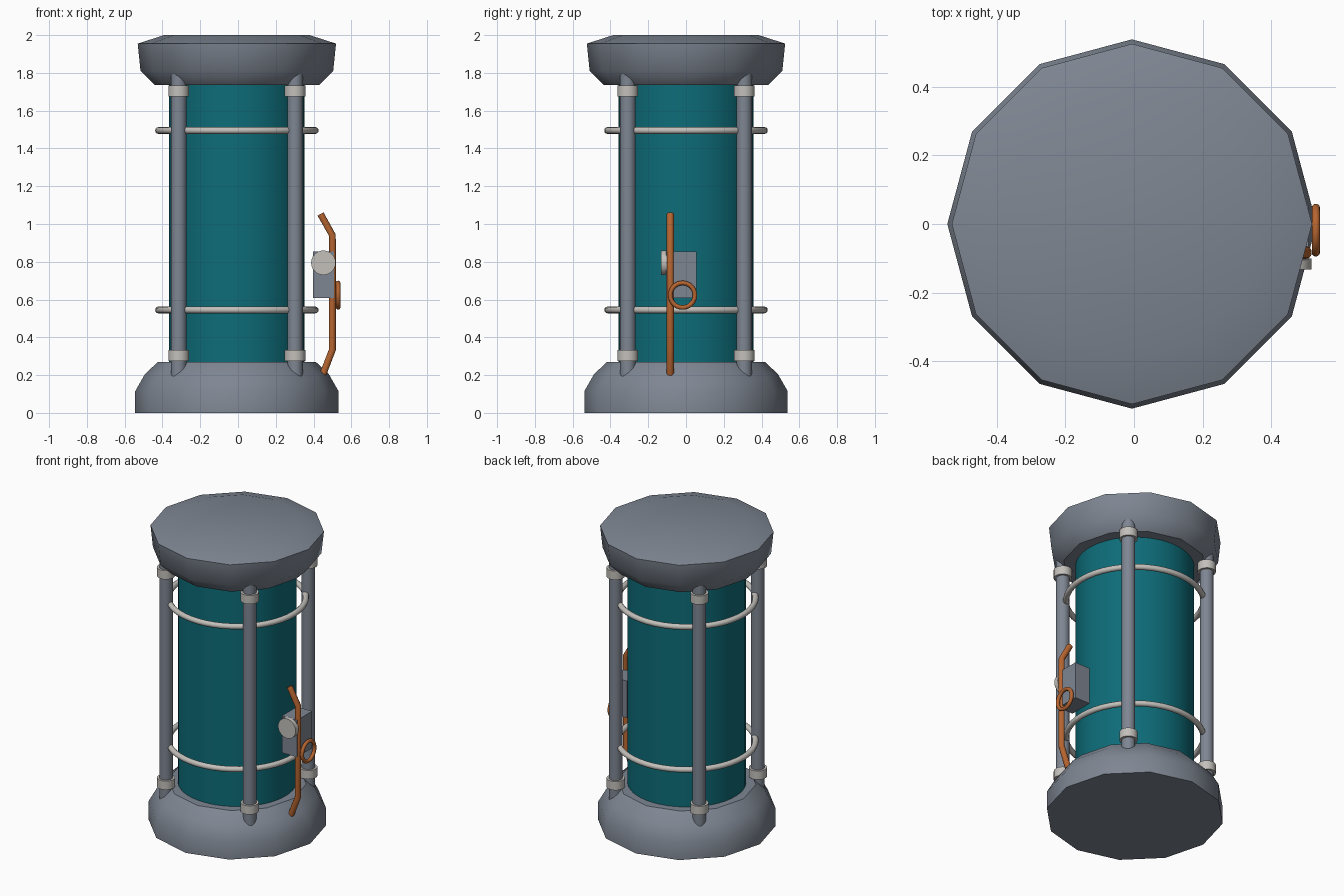
import bpy
import math
from mathutils import Vector

default = bpy.data.objects.get("Cube")
if default:
    bpy.data.objects.remove(default, do_unlink=True)

CX = -0.006  # axis of the tank


def material(name, colour):
    m = bpy.data.materials.new(name)
    m.use_nodes = True
    m.diffuse_color = (*colour, 1)
    bsdf = next(n for n in m.node_tree.nodes if n.type == 'BSDF_PRINCIPLED')
    bsdf.inputs["Base Color"].default_value = (*colour, 1)
    return m


STEEL = material("blue grey steel", (0.21, 0.24, 0.29))
TEAL = material("teal glass", (0.004, 0.15, 0.19))
PALE = material("pale metal", (0.55, 0.53, 0.50))
COPPER = material("copper", (0.47, 0.13, 0.03))


def finish(obj, name, mat, angle=40):
    obj.name = name
    obj.data.materials.clear()
    obj.data.materials.append(mat)
    bpy.ops.object.select_all(action='DESELECT')
    obj.select_set(True)
    bpy.context.view_layer.objects.active = obj
    bpy.ops.object.shade_smooth_by_angle(angle=math.radians(angle))
    return obj


def lathe(name, profile, sides, mat):
    """Closed solid turned around the tank axis from (radius, z) points."""
    verts, faces = [], []
    for r, z in profile:
        for i in range(sides):
            a = math.tau * i / sides
            verts.append((CX + r * math.cos(a), r * math.sin(a), z))
    for k in range(len(profile) - 1):
        for i in range(sides):
            j = (i + 1) % sides
            faces.append((k * sides + i, k * sides + j,
                          (k + 1) * sides + j, (k + 1) * sides + i))
    faces.append(tuple(reversed(range(sides))))
    faces.append(tuple(range(len(verts) - sides, len(verts))))
    mesh = bpy.data.meshes.new(name)
    mesh.from_pydata(verts, [], faces)
    obj = bpy.data.objects.new(name, mesh)
    bpy.context.collection.objects.link(obj)
    return finish(obj, name, mat)


def rod(name, start, end, radius, mat, sides=24):
    a, b = Vector(start), Vector(end)
    bpy.ops.mesh.primitive_cylinder_add(vertices=sides, radius=radius,
                                        depth=(b - a).length, location=(a + b) / 2)
    obj = bpy.context.object
    obj.rotation_euler = (b - a).to_track_quat('Z', 'Y').to_euler()
    return finish(obj, name, mat)


def ring(name, location, major, minor, mat, rotation=(0, 0, 0)):
    bpy.ops.mesh.primitive_torus_add(location=location, rotation=rotation,
                                     major_radius=major, minor_radius=minor,
                                     major_segments=48, minor_segments=12)
    return finish(bpy.context.object, name, mat)


# Twelve-sided base and cap
lathe("base", [(0.538, 0), (0.538, 0.115), (0.487, 0.205), (0.418, 0.27)], 12, STEEL)
lathe("cap", [(0.435, 1.735), (0.51, 1.81), (0.525, 1.955), (0.385, 2.0)], 12, STEEL)

# Tank body
lathe("tank", [(0.358, 0.25), (0.358, 1.75)], 48, TEAL)

# Corner posts with collars at both ends
for sx, side in ((1, "left"), (-1, "right")):
    for sy, end in ((-1, "front"), (1, "back")):
        x, y = CX + sx * 0.308, sy * 0.308
        tag = f"{end}_{side}"
        rod(f"{tag}_post", (x, y, 0.15), (x, y, 1.84), 0.041, STEEL)
        rod(f"{tag}_lower_collar", (x, y, 0.275), (x, y, 0.333), 0.055, PALE)
        rod(f"{tag}_upper_collar", (x, y, 1.675), (x, y, 1.733), 0.055, PALE)

# Hoops running through the posts
for name, z in (("lower_hoop", 0.545), ("upper_hoop", 1.495)):
    ring(name, (CX, 0, z), 0.415, 0.018, PALE)

# Control box with a round gauge on its front
bpy.ops.mesh.primitive_cube_add(size=1, location=(0.452, -0.025, 0.732))
box = bpy.context.object
box.scale = (0.112, 0.16, 0.245)
finish(box, "control_box", STEEL)
rod("gauge", (0.452, -0.132, 0.795), (0.452, -0.1, 0.795), 0.065, PALE)

# Bent copper pipe
curve = bpy.data.curves.new("side_pipe", 'CURVE')
curve.dimensions = '3D'
curve.bevel_depth = 0.019
curve.bevel_resolution = 3
curve.use_fill_caps = True
path = [(0.437, 1.053), (0.5, 0.94), (0.5, 0.335), (0.45, 0.205)]
spline = curve.splines.new('POLY')
spline.points.add(len(path) - 1)
for p, (x, z) in zip(spline.points, path):
    p.co = (x, -0.083, z, 1)
pipe = bpy.data.objects.new("side_pipe", curve)
bpy.context.collection.objects.link(pipe)
bpy.ops.object.select_all(action='DESELECT')
pipe.select_set(True)
bpy.context.view_layer.objects.active = pipe
bpy.ops.object.convert(target='MESH')
finish(bpy.context.object, "side_pipe", COPPER)

# Valve wheel
ring("valve_wheel", (0.53, -0.018, 0.623), 0.065, 0.012, COPPER, (0, math.pi / 2, 0))
